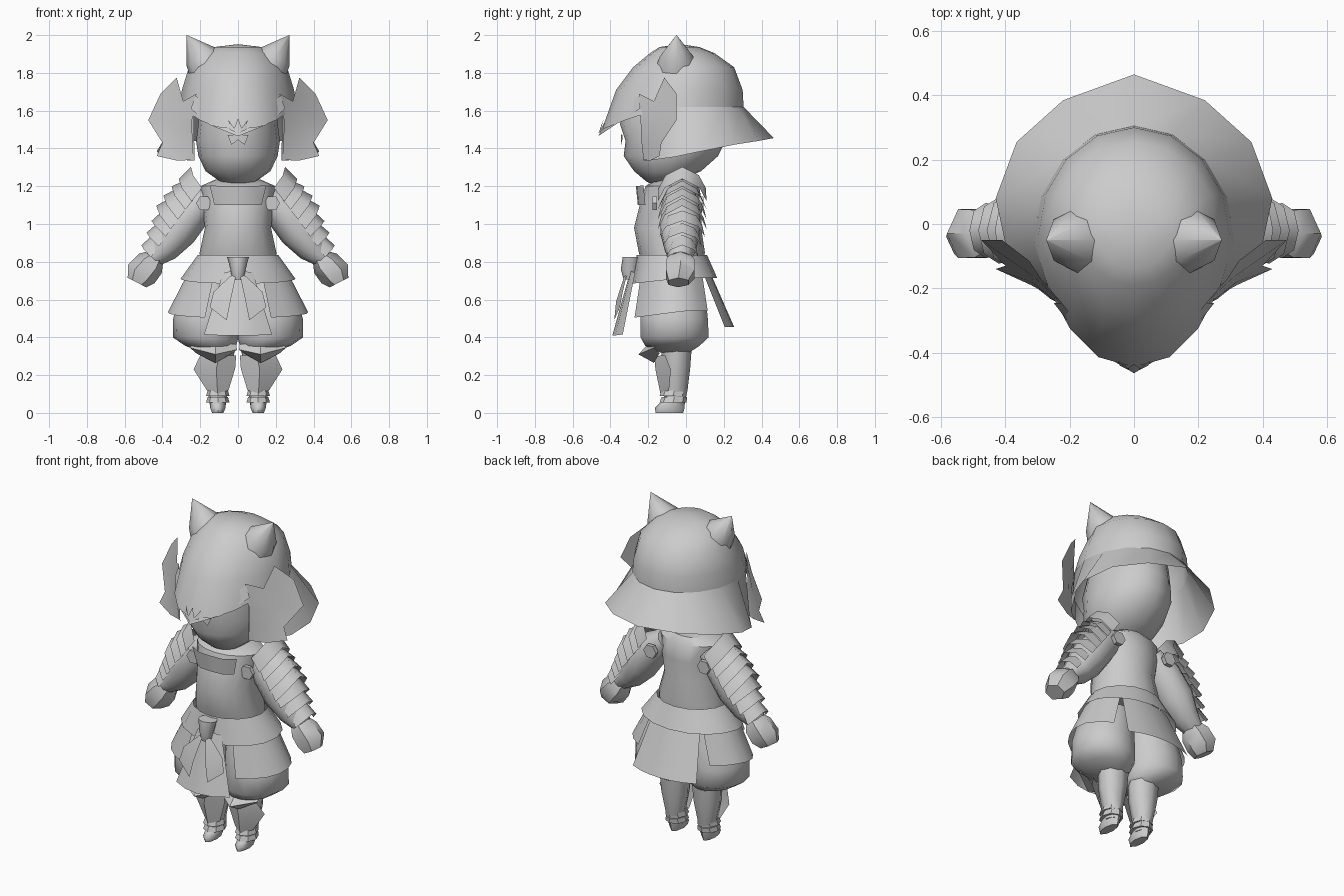
import bpy, bmesh, math
from mathutils import Vector

grey = bpy.data.materials.new("plain grey")
grey.diffuse_color = (0.6, 0.6, 0.6, 1)


def sheet(name, rows, closed=False, caps=False, mirror=True, angle=40):
    """Skin rows of points; closed rows make a tube."""
    bm = bmesh.new()
    vs = [[bm.verts.new(p) for p in r] for r in rows]
    n = len(rows[0])
    for a, b in zip(vs, vs[1:]):
        for i in range(n if closed else n - 1):
            j = (i + 1) % n
            bm.faces.new((a[i], a[j], b[j], b[i]))
    if caps:
        bm.faces.new(vs[0][::-1])
        bm.faces.new(vs[-1])
    bmesh.ops.remove_doubles(bm, verts=bm.verts, dist=0.0005)
    bmesh.ops.recalc_face_normals(bm, faces=bm.faces)
    if not closed:  # open plates face away from the body
        c = [(f.normal, f.calc_center_median(), f.calc_area()) for f in bm.faces]
        if sum((m.x * p.x + m.y * p.y) * a for m, p, a in c) < 0:
            bmesh.ops.reverse_faces(bm, faces=bm.faces)
    me = bpy.data.meshes.new(name)
    bm.to_mesh(me)
    bm.free()
    me.materials.append(grey)
    ob = bpy.data.objects.new(name, me)
    bpy.context.collection.objects.link(ob)
    bpy.ops.object.select_all(action='DESELECT')
    ob.select_set(True)
    bpy.context.view_layer.objects.active = ob
    bpy.ops.object.shade_smooth_by_angle(angle=math.radians(angle))
    if mirror:
        m = ob.modifiers.new("mirror", 'MIRROR')
        m.merge_threshold = 0.0005
    return ob


def oval(cx, z, rx, front, back, n=12, t0=0, t1=360, ends=False, pinch=0):
    """Level oval; angle 0 is the side, -90 the front; pinch points the front."""
    cy, ry = (front + back) / 2, (back - front) / 2
    steps = n - 1 if ends else n
    out = []
    for i in range(n):
        t = math.radians(t0 + (t1 - t0) * i / steps)
        k = 1 - pinch * abs(math.sin(2 * t)) if math.sin(t) < 0 else 1
        out.append((cx + rx * math.cos(t) * k, cy + ry * math.sin(t), z))
    return out


def loft(name, rings, n=12, mirror=True, caps=True, angle=40):
    return sheet(name, [oval(*r, n=n) for r in rings], True, caps, mirror, angle)


def limb(name, path, n=10):
    """Tube on the x-z plane through (x, y, z, radius, y radius)."""
    rows = []
    for i, (x, y, z, r, ry) in enumerate(path):
        a, b = path[max(i - 1, 0)], path[min(i + 1, len(path) - 1)]
        d = Vector((b[0] - a[0], 0, b[2] - a[2])).normalized()
        q = [math.tau * k / n for k in range(n)]
        rows.append([(x - d.z * r * math.cos(t), y + ry * math.sin(t),
                      z + d.x * r * math.cos(t)) for t in q])
    return sheet(name, rows, True, True, True, 50)


# Head
loft("head", [(0, 1.212, .03, -.18, -.12), (0, 1.225, .095, -.21, -.04), (0, 1.28, .172, -.275, .08),
              (0, 1.36, .21, -.33, .17), (0, 1.44, .222, -.32, .21), (0, 1.53, .21, -.35, .22),
              (0, 1.65, .2, -.3, .2), (0, 1.76, .12, -.15, .12)], 16, False, True, 60)

# Helmet bowl, with the rim dipping towards the front
bowl = [(1.952, 0, -.03, -.03), (1.937, .125, -.14, .07), (1.905, .19, -.19, .15),
        (1.83, .26, -.28, .255), (1.71, .297, -.37, .30), (1.62, .312, -.41, .305)]
rows = [oval(0, *r, n=16, pinch=.1) for r in bowl]
rim = []
for x, y, z in rows[-1]:
    f = max(0, -(y + .05) / .36) ** 1.5
    rim.append((x, y - .035 * f, z - .12 * f))
rows[-1] = rim
sheet("helmet_bowl", rows, True, False, False, 50)

# Peak, neck guard and turned-back side plates
sheet("helmet_peak", [[(0, -.425, 1.54), (.12, -.37, 1.58), (.225, -.245, 1.68)],
                      [(0, -.464, 1.465), (.15, -.375, 1.525), (.25, -.245, 1.61)]])
top = oval(0, 1.62, .312, -.41, .305, 6, 90, -22.5, True, .1) + [(.235, -.245, 1.63)]
sheet("neck_guard", [
    top,
    [(0, .465, 1.455), (.22, .385, 1.44), (.365, .255, 1.42), (.43, .08, 1.385), (.40, -.06, 1.355),
     (.31, -.17, 1.34), (.23, -.225, 1.335)]], angle=50)
sheet("side_plate", [
    [(.22, -.25, 1.69), (.29, -.17, 1.65), (.325, -.115, 1.775)],
    [(.23, -.245, 1.62), (.31, -.165, 1.61), (.41, -.05, 1.69)],
    [(.245, -.24, 1.54), (.34, -.15, 1.53), (.475, -.05, 1.55)],
    [(.24, -.235, 1.43), (.32, -.18, 1.43), (.40, -.13, 1.43)],
    [(.235, -.225, 1.34), (.32, -.19, 1.335), (.43, -.14, 1.36)]], angle=60)

# Pointed ears
base, tip = Vector((.18, -.05, 1.86)), Vector((.272, -.05, 2.0))
d = (tip - base).normalized()
u = Vector((d.z, 0, -d.x))
rows = []
for c, r in ((base - d * .03, .108), (base + d * .03, .09), (tip, .001)):
    rows.append([c + u * r * math.cos(k * math.tau / 8) + Vector((0, r * math.sin(k * math.tau / 8), 0))
                 for k in range(8)])
sheet("ear", rows, True, True, angle=60)

# Small crest on the peak and moustache below it
sheet("crest_middle", [[(0, -.435, 1.56), (0, -.435, 1.56)], [(0, -.463, 1.48), (.02, -.45, 1.505)]])
sheet("crest_side", [[(.05, -.425, 1.55), (.05, -.425, 1.55)], [(0, -.463, 1.48), (.045, -.44, 1.5)]])
sheet("moustache", [[(0, -.345, 1.475), (.055, -.335, 1.47)], [(0, -.345, 1.445), (.035, -.34, 1.42)]])

# Body, chest plate and round bosses
loft("torso", [(0, .78, .2, -.23, .09), (0, .85, .203, -.25, .1), (0, .98, .175, -.275, .08),
               (0, 1.1, .19, -.245, .085), (0, 1.2, .2, -.215, .07), (0, 1.235, .12, -.16, .04)], 16, False)
sheet("chest_plate", [[(0, -.265, 1.2), (.08, -.26, 1.2), (.15, -.225, 1.205)],
                      [(0, -.255, 1.1), (.075, -.25, 1.1), (.125, -.215, 1.1)]])
for name, y in (("front_boss", -.165), ("back_boss", .08)):
    sheet(name, [[(.18 + .042 * math.cos(k * math.pi / 3), yy, 1.11 + .042 * math.sin(k * math.pi / 3))
                  for k in range(6)] for yy in (y - .012, y + .012)], True, True)

# Arms and fists
limb("arm", [(.14, -.03, 1.16, .06, .08), (.23, -.03, 1.08, .1, .105), (.32, -.03, .965, .105, .11),
             (.39, -.03, .87, .078, .085), (.455, -.03, .815, .05, .06)])
limb("fist", [(.435, -.03, .825, .05, .06), (.465, -.03, .79, .08, .085), (.512, -.03, .735, .085, .088),
              (.535, -.04, .69, .055, .06)], 6)

# Overlapping shoulder and forearm plates along the arm, each peaked in the middle
start, along, out = Vector((.17, -.02, 1.2)), Vector((.6, 0, -.8)), Vector((.8, 0, .6))
plates = [(-.035, .055, .125, .138), (.045, .11, .11, .145), (.10, .175, .115, .15), (.165, .24, .115, .148),
          (.24, .32, .105, .12), (.31, .385, .088, .104), (.375, .455, .07, .086)]
for i, (s0, s1, r0, r1) in enumerate(plates):
    drop = .055 if i < 4 else .02
    rows = []
    for s, r in ((s0, r0), (s1, r1)):
        row = []
        for a in (-85, -45, 0, 45, 85):
            t = math.radians(a)
            ry = min(r, .13)
            row.append(start + along * (s + drop * abs(a) / 85) + out * r * math.cos(t)
                       + Vector((0, ry * math.sin(t), 0)))
        rows.append(row)
    sheet(f"{'shoulder' if i < 4 else 'forearm'}_plate_{i + 1}", rows, angle=60)

# Skirt: flared upper band, two side panels and one broad back panel
rows = [oval(0, .835, .214, -.262, .112, 16), oval(0, .715, .305, -.285, .165, 16)]
rows[1] = [(x, y, z - .03 * max(0, -y / .28)) for x, y, z in rows[1]]
sheet("upper_skirt", rows, True, False, False)
side = oval(0, .54, .372, -.3, .17, 8, -62, 50, True)
side = [(x, y, z - .035 * max(0, -y / .27)) for x, y, z in side]
sheet("side_panel", [oval(0, .74, .265, -.26, .13, 8, -62, 50, True), side])
sheet("back_panel", [oval(0, .74, .265, -.26, .13, 4, 53, 90, True),
                     oval(0, .455, .372, -.3, .255, 4, 55, 90, True)])

# Front apron, sash knot and tassels
sheet("apron", [[(0, -.295, .75), (.04, -.29, .75), (.08, -.27, .74)],
                [(0, -.39, .41), (.09, -.375, .41), (.18, -.335, .415)]])
loft("sash_knot", [(0, .705, .03, -.33, -.27), (0, .76, .04, -.345, -.25), (0, .825, .058, -.335, -.24)],
     8, False, True, 60)
sheet("tassel", [[(.01, -.325, .73), (.04, -.315, .725)], [(.04, -.37, .59), (.13, -.335, .64)],
                 [(.06, -.38, .49), (.15, -.35, .56)]])

# Baggy trousers
loft("trousers", [(.13, .70, .13, -.2, .08), (.155, .60, .16, -.235, .11), (.17, .50, .173, -.245, .12),
                  (.171, .40, .174, -.245, .125), (.145, .355, .135, -.22, .075), (.11, .32, .07, -.14, .02)],
     14, True, True, 60)

# Knee guards, tapered shins with guards, ankle bands and feet
sheet("knee_guard", [[(.01, -.15, .365), (.12, -.2, .365), (.24, -.15, .37)],
                     [(.005, -.17, .335), (.12, -.252, .31), (.255, -.17, .345)],
                     [(.03, -.14, .315), (.12, -.17, .265), (.22, -.14, .315)]], angle=25)
loft("shin", [(.108, .34, .09, -.13, .03), (.108, .235, .082, -.13, .022), (.108, .12, .054, -.12, .008),
              (.107, .04, .042, -.11, -.01)], 8, angle=50)
sheet("shin_guard", [[(.01, -.11, .305), (.1, -.168, .3), (.2, -.11, .305)],
                     [(.015, -.11, .235), (.115, -.162, .23), (.235, -.08, .23)],
                     [(.05, -.1, .12), (.108, -.135, .1), (.165, -.09, .12)]])
for i, z in enumerate((.055, .09)):
    loft(f"ankle_band_{i + 1}", [(.107, z, .062, -.14, .002), (.107, z + .028, .054, -.13, .006)], 8, angle=30)
loft("foot", [(.107, 0, .03, -.16, -.015), (.107, .025, .04, -.165, -.008), (.107, .065, .04, -.125, -.005)],
     8, True, True, 60)
